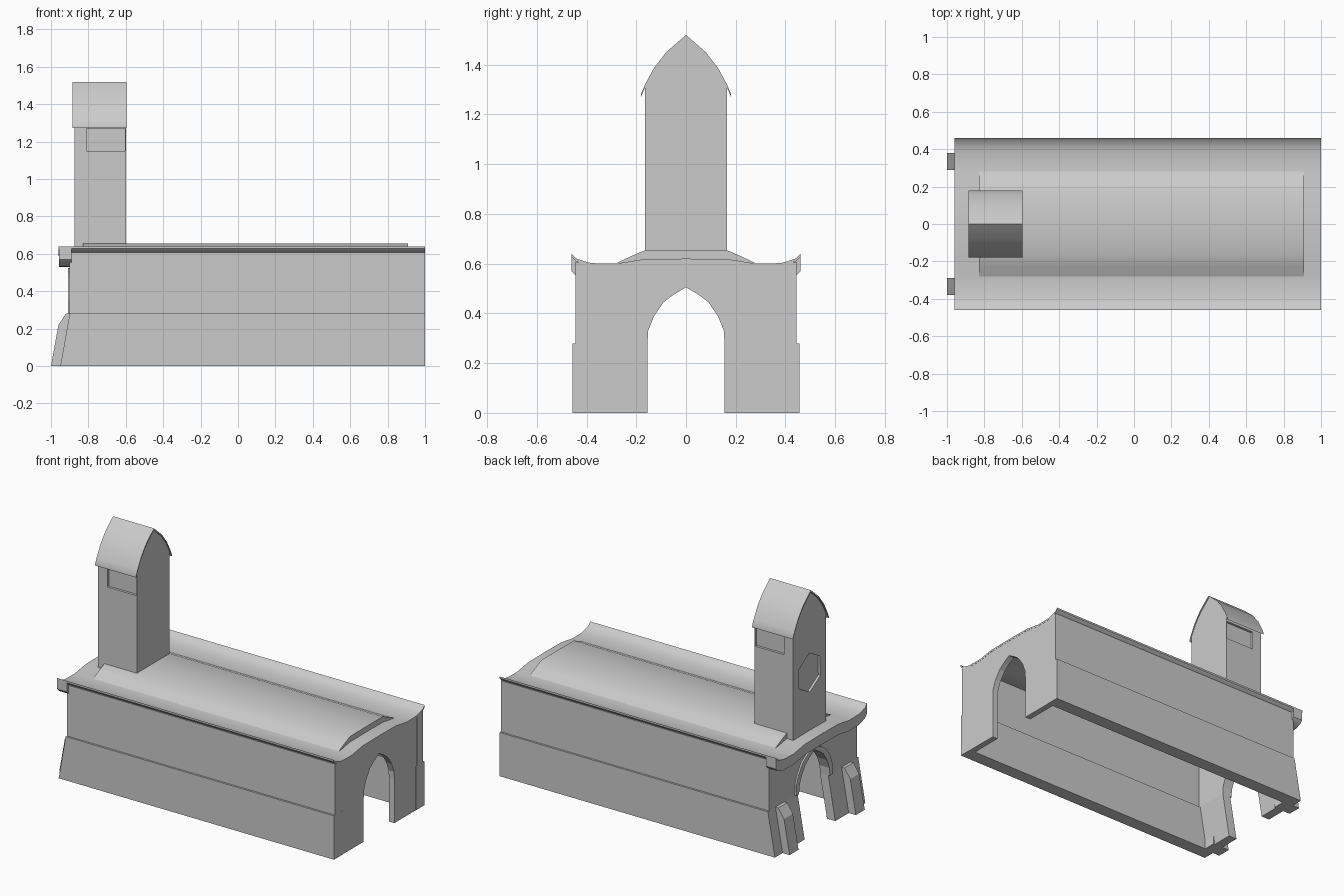
import bpy, bmesh, math

if "Cube" in bpy.data.objects:
    bpy.data.objects.remove(bpy.data.objects["Cube"])


def extrude(name, pts, a, b, axis='x', smooth=False):
    """Extrude a closed outline: (y, z) points along x, or (x, z) points along y."""
    bm = bmesh.new()
    place = (lambda p, t: (t, p[0], p[1])) if axis == 'x' else (lambda p, t: (p[0], t, p[1]))
    lo = [bm.verts.new(place(p, a)) for p in pts]
    hi = [bm.verts.new(place(p, b)) for p in pts]
    bm.faces.new(lo)
    bm.faces.new(hi[::-1])
    n = len(pts)
    for i in range(n):
        j = (i + 1) % n
        bm.faces.new((lo[i], hi[i], hi[j], lo[j]))
    bmesh.ops.recalc_face_normals(bm, faces=bm.faces)
    me = bpy.data.meshes.new(name)
    bm.to_mesh(me)
    bm.free()
    ob = bpy.data.objects.new(name, me)
    bpy.context.collection.objects.link(ob)
    if smooth:
        activate(ob)
        bpy.ops.object.shade_smooth_by_angle(angle=math.radians(35))
    return ob


def activate(ob):
    bpy.ops.object.select_all(action='DESELECT')
    ob.select_set(True)
    bpy.context.view_layer.objects.active = ob


def mirror_y(ob):
    m = ob.modifiers.new("mirror", 'MIRROR')
    m.use_axis = (False, True, False)
    return ob


def batter(ob):
    """Lean the foot of the back end outwards below z = 0.28."""
    for v in ob.data.vertices:
        if v.co.x < -0.8 and v.co.z < 0.28:
            v.co.x -= 0.05 * (0.28 - v.co.z) / 0.28
    return ob


def full(half):
    """Mirror a half profile running from the outside to the centre."""
    return half + [(-y, z) for y, z in reversed(half) if y > 0]


def sheet(half, t):
    top = full(half)
    return top + [(y, z - t) for y, z in reversed(top)]


def carve(ob, cutter):
    activate(ob)
    m = ob.modifiers.new("cut", 'BOOLEAN')
    m.operation = 'DIFFERENCE'
    m.solver = 'EXACT'
    m.object = cutter
    bpy.ops.object.modifier_apply(modifier=m.name)
    bpy.data.objects.remove(cutter)


arch = [(0.155, 0.28), (0.152, 0.33), (0.128, 0.39), (0.09, 0.445), (0.05, 0.475), (0, 0.505)]
eave = [(0.46, 0.64), (0.442, 0.621), (0.41, 0.61), (0.38, 0.602), (0.28, 0.60),
        (0.17, 0.618), (0, 0.62)]

# Side walls, thin shells with a thicker lower course
mirror_y(extrude("side_wall_upper", [(0.445, 0.28), (0.445, 0.607), (0.38, 0.597), (0.38, 0.28)], -0.9, 1))
mirror_y(batter(extrude("side_wall_lower", [(0.457, 0), (0.457, 0.28), (0.37, 0.28), (0.37, 0)], -0.9, 1)))

# End walls: two legs below, pointed arch above
wall_top = [(0.445, 0.607), (0.38, 0.596), (0.28, 0.594), (0.17, 0.612), (0, 0.614)]
end_outline = ([(0.445, 0.28)] + full(wall_top) + [(-0.445, 0.28)]
               + [(-y, z) for y, z in full(arch)])
for label, a, b in (("front", 0.96, 0.999), ("back", -0.899, -0.84)):
    extrude(label + "_arch_wall", end_outline, a, b)
    leg = [(0.155, 0), (0.456, 0), (0.456, 0.28), (0.155, 0.28)]
    mirror_y(batter(extrude(label + "_arch_leg", leg, a, b)))

# Raised band around the back arch
outer = [(y + 0.03 * (y > 0), z + (0.0 if z < 0.3 else 0.02)) for y, z in arch]
extrude("arch_band", full(outer) + [(-y, z) for y, z in full(arch)], -0.91, -0.88)

# Sloping buttresses
buttress = [(-1, 0), (-0.96, 0.22), (-0.92, 0.28), (-0.88, 0.28), (-0.88, 0)]
mirror_y(extrude("buttress", buttress, 0.29, 0.38, axis='y'))

# Main roof with flared eaves, raised centre and deep back fascia
extrude("roof", sheet(eave, 0.012), -0.96, 1, smooth=True)
ridge = full([(0.28, 0.602), (0.225, 0.628), (0.165, 0.654), (0, 0.655)])
extrude("roof_ridge", ridge, -0.83, 0.91, smooth=True)
extrude("roof_fascia", sheet(eave, 0.07), -0.958, -0.89, smooth=True)

# Tower with gable ends
gable = [(0.165, 1.31), (0.13, 1.38), (0.08, 1.445), (0, 1.51)]
tower = extrude("tower", full([(0.165, 0.6)] + gable), -0.875, -0.6)
window = [(-0.81, 1.15), (-0.605, 1.15), (-0.605, 1.27), (-0.81, 1.27)]
for s in (-1, 1):
    carve(tower, extrude("window_cutter", window, s * 0.15, s * 0.3, axis='y'))
hexagon = [(0.125 * math.cos(math.pi / 3 * i + 0.5), 0.99 + 0.125 * math.sin(math.pi / 3 * i + 0.5))
           for i in range(6)]
carve(tower, extrude("dial_cutter", hexagon, -0.95, -0.86))

# Curved tower roof
cap = [(0.18, 1.285), (0.165, 1.32), (0.13, 1.385), (0.08, 1.45), (0, 1.52)]
extrude("tower_roof", sheet(cap, 0.012), -0.885, -0.595, smooth=True)
